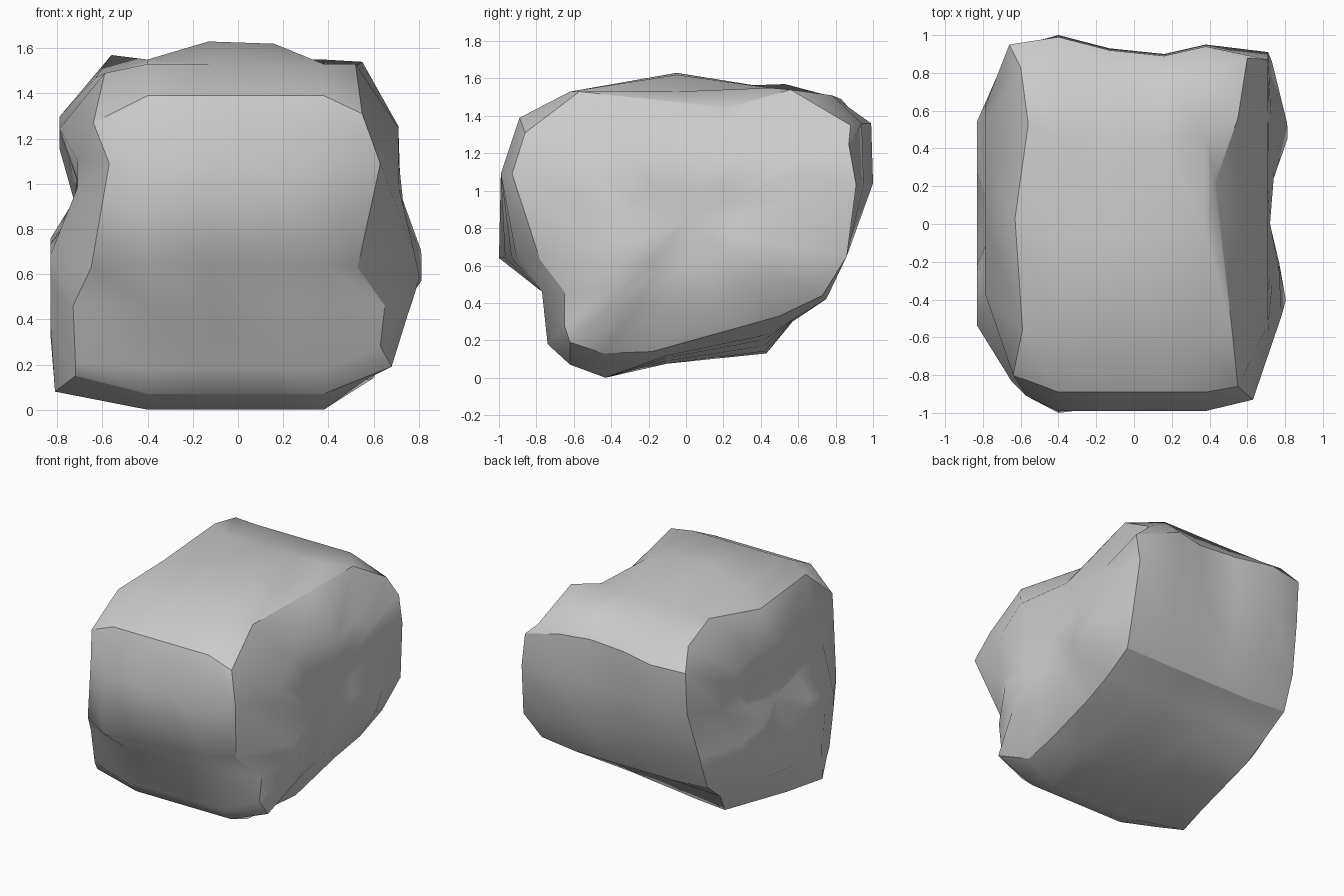
import bpy, bmesh
from math import exp

if "Cube" in bpy.data.objects:
    bpy.data.objects.remove(bpy.data.objects["Cube"])

# Core cross-section (y, z), starting at the front foot and running under, up the back, over the top
core = [(-.62, .08), (-.43, .01), (-.1, .08), (.42, .14), (.57, .32), (.75, .43),
        (.86, .66), (.91, 1.05), (.90, 1.37), (.78, 1.52), (.45, 1.56), (-.05, 1.64),
        (-.62, 1.54), (-.89, 1.40), (-.99, 1.10), (-1.0, .65), (-.77, .47), (-.74, .19)]

# Broken rims of the two side faces (x, y, z), same order
right_rim = [(.68, -.62, .20), (.56, -.44, .14), (.60, -.18, .15), (.62, .25, .27), (.65, .5, .34),
             (.67, .73, .45), (.73, .86, .66), (.71, .91, 1.04), (.71, .87, 1.26), (.60, .88, 1.36),
             (.55, .56, 1.55), (.43, .22, 1.455), (.52, -.57, 1.54), (.55, -.86, 1.32),
             (.63, -.93, 1.10), (.53, -.78, .64), (.65, -.65, .47), (.63, -.65, .29)]
left_rim = [(-.72, -.62, .16), (-.81, -.44, .09), (-.72, -.15, .08), (-.62, .43, .14), (-.68, .57, .31),
            (-.70, .75, .45), (-.70, .84, .70), (-.66, .93, 1.05), (-.66, .95, 1.36), (-.60, .83, 1.50),
            (-.56, .53, 1.58), (-.63, .03, 1.48), (-.59, -.56, 1.50), (-.64, -.80, 1.28),
            (-.57, -.91, 1.10), (-.65, -.83, .64), (-.73, -.68, .47), (-.72, -.65, .22)]


def core_ring(x, crest_drop, back_push):
    """Core section at x: lowered crest, shifted back, underside rising to the right."""
    ring = []
    for i, (y, z) in enumerate(core):
        if i == 11:
            z -= crest_drop
        if i in (7, 8):
            y += back_push
        if i in (2, 3):
            z += (i - 1) * .055 * (x + .5)
        if i == 15:
            y += .12 * (x + .4)
        ring.append((x, y, z))
    return ring


def right_bulge(y, z):
    def lump(cy, cz):
        return exp(-((y - cy) ** 2 + (z - cz) ** 2) / .05)
    return .71 + .115 * lump(.50, .64) + .10 * lump(-.37, .64)


def left_bulge(y, z):
    if z < .78:
        return -.83
    return -.79 if z > 1.12 else -.71


def face_ring(rim, bulge, s):
    """Shrunken copy of a rim pushed out to form the lumpy side face."""
    pts = [(y * s, .80 + (z - .80) * s) for _, y, z in rim]
    return [(bulge(y, z), y, z) for y, z in pts]


rings = [face_ring(left_rim, left_bulge, .32), face_ring(left_rim, left_bulge, .65), left_rim,
         core_ring(-.40, .08, .09), core_ring(-.13, 0, .02), core_ring(.16, .01, -.01),
         core_ring(.38, .10, .04),
         right_rim, face_ring(right_rim, right_bulge, .62), face_ring(right_rim, right_bulge, .32)]

# Skin the sections and close both side faces
bm = bmesh.new()
loops = [[bm.verts.new(p) for p in ring] for ring in rings]
n = len(core)
for a, b in zip(loops, loops[1:]):
    for i in range(n):
        j = (i + 1) % n
        bm.faces.new((a[i], a[j], b[j], b[i]))
for loop, x in ((loops[0], -.74), (loops[-1], .72)):
    mid = bm.verts.new((x, 0, .85))
    for i in range(n):
        bm.faces.new((loop[i], loop[(i + 1) % n], mid))
bmesh.ops.recalc_face_normals(bm, faces=bm.faces)

# Smooth faces with broken edges around the rims and along the main creases
for f in bm.faces:
    f.smooth = True
creases = [(loop[i], loop[(i + 1) % n]) for loop in (loops[2], loops[7]) for i in range(n)]
creases += [(a[i], b[i]) for a, b in zip(loops[2:7], loops[3:8]) for i in (0, 5, 8, 13)]
for a, b in creases:
    bm.edges.get((a, b)).smooth = False

# Boulder object, rests on the ground
low = min(v.co.z for v in bm.verts)
bmesh.ops.translate(bm, verts=bm.verts, vec=(0, 0, -low))
mesh = bpy.data.meshes.new("boulder")
bm.to_mesh(mesh)
bm.free()
boulder = bpy.data.objects.new("boulder", mesh)
bpy.context.collection.objects.link(boulder)
